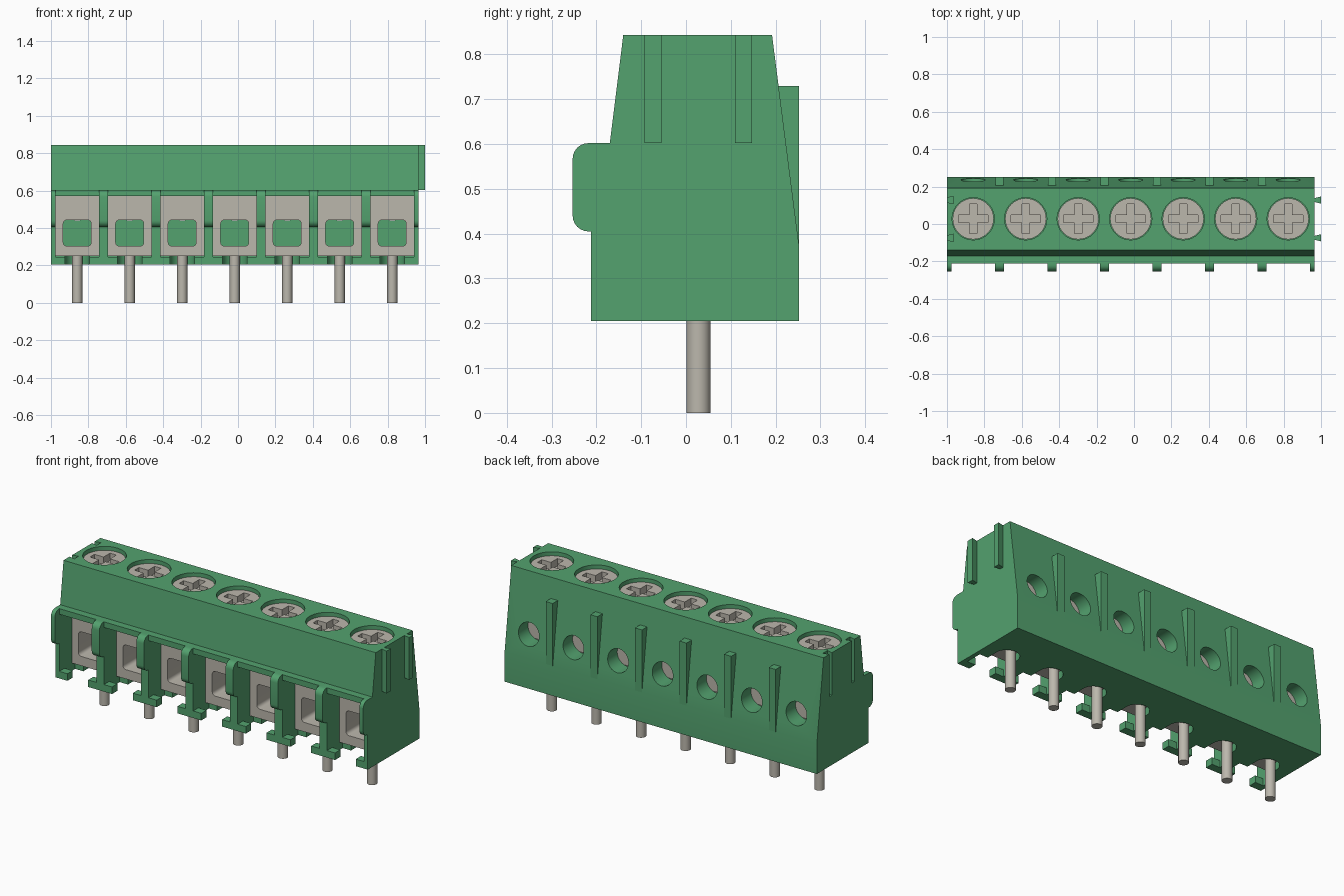
import bpy, bmesh
from math import sin, cos, pi, radians

if "Cube" in bpy.data.objects:
    bpy.data.objects.remove(bpy.data.objects["Cube"], do_unlink=True)


def material(name, rgb):
    m = bpy.data.materials.new(name)
    m.use_nodes = True
    m.diffuse_color = (*rgb, 1)
    m.node_tree.nodes["Principled BSDF"].inputs["Base Color"].default_value = (*rgb, 1)
    return m


green = material("green plastic", (0.087, 0.36, 0.158))
metal = material("plated metal", (0.50, 0.475, 0.415))

# Layout
POLES, PITCH, LEFT, RIGHT = 7, 0.2807, -1.0, 0.965
centres = [LEFT + PITCH * (i + 0.5) for i in range(POLES)]
bounds = [LEFT + PITCH * i for i in range(POLES + 1)]
AXIS_Y = 0.028


def prism(bm, pts, axis, a, b):
    """Extrude a 2D outline along an axis from a to b."""
    place = {"x": lambda p, t: (t, p[0], p[1]),
             "y": lambda p, t: (p[0], t, p[1]),
             "z": lambda p, t: (p[0], p[1], t)}[axis]
    lo = [bm.verts.new(place(p, a)) for p in pts]
    hi = [bm.verts.new(place(p, b)) for p in pts]
    faces = [bm.faces.new(lo), bm.faces.new(hi[::-1])]
    n = len(pts)
    for i in range(n):
        j = (i + 1) % n
        faces.append(bm.faces.new((lo[i], hi[i], hi[j], lo[j])))
    bmesh.ops.recalc_face_normals(bm, faces=faces)


def arc(cx, cy, r, start, end, n):
    return [(cx + r * cos(radians(start + (end - start) * i / n)),
             cy + r * sin(radians(start + (end - start) * i / n))) for i in range(n + 1)]


def circle(cx, cy, r, n=40):
    return arc(cx, cy, r, 0, 360, n)[:-1]


def rect(x0, x1, y0, y1):
    return [(x0, y0), (x1, y0), (x1, y1), (x0, y1)]


def finish(name, bm, mat):
    me = bpy.data.meshes.new(name)
    bm.to_mesh(me)
    bm.free()
    ob = bpy.data.objects.new(name, me)
    me.materials.append(mat)
    bpy.context.collection.objects.link(ob)
    return ob


def cut(ob, bm):
    """Subtract the cutter mesh and bake the result."""
    cutter = finish("cutter", bm, ob.data.materials[0])
    cutter.hide_render = True
    mod = ob.modifiers.new("cut", "BOOLEAN")
    mod.operation, mod.solver, mod.object = "DIFFERENCE", "EXACT", cutter
    bpy.context.view_layer.update()
    dg = bpy.context.evaluated_depsgraph_get()
    baked = bpy.data.meshes.new_from_object(ob.evaluated_get(dg))
    ob.modifiers.clear()
    ob.data = baked
    bpy.data.objects.remove(cutter, do_unlink=True)


# Housing: C-shaped section with an open front cavity
bm = bmesh.new()
prism(bm, [(-0.212, 0.57), (-0.212, 0.602), (-0.17, 0.602), (-0.14, 0.843),
           (0.192, 0.843), (0.252, 0.375), (0.252, 0.205), (-0.07, 0.205),
           (-0.07, 0.25), (0.15, 0.25), (0.15, 0.57)], "x", LEFT, RIGHT)
housing = finish("housing", bm, green)

# Screw wells, rear test holes, pin notches and side grooves
bm = bmesh.new()
for x in centres:
    prism(bm, circle(x, AXIS_Y, 0.113), "z", 0.62, 0.9)
    prism(bm, circle(x, 0.505, 0.065, 32), "y", 0.14, 0.3)
    prism(bm, [(x - 0.065, -0.1), (x + 0.065, -0.1)] + arc(x, 0, 0.065, 0, 180, 16),
          "z", 0.15, 0.27)
for y in (-0.074, 0.128):
    prism(bm, [(LEFT - 0.01, y - 0.009), (LEFT + 0.035, y - 0.02),
               (LEFT + 0.035, y + 0.02), (LEFT - 0.01, y + 0.009)], "z", 0.602, 0.9)
cut(housing, bm)

# Dividing walls with a rounded front nose
bm = bmesh.new()
wall = ([(0.16, 0.205), (0.16, 0.602)] + arc(-0.218, 0.567, 0.035, 90, 180, 6)
        + arc(-0.218, 0.44, 0.035, 180, 270, 6) + [(-0.212, 0.405), (-0.212, 0.205)])
for x in bounds:
    prism(bm, wall, "x", max(x - 0.024, LEFT), min(x + 0.024, RIGHT))
dividing_walls = finish("dividing_walls", bm, green)

# Feet across the front of each wall
bm = bmesh.new()
for x in bounds:
    prism(bm, rect(max(x - 0.075, LEFT), min(x + 0.075, RIGHT), -0.212, -0.165),
          "z", 0.205, 0.245)
finish("front_feet", bm, green)

# Upright ribs on the sloping back
bm = bmesh.new()
for x in bounds[1:-1]:
    prism(bm, [(0.235, 0.375), (0.252, 0.375), (0.252, 0.73), (0.19, 0.73)],
          "x", x - 0.022, x + 0.022)
finish("back_ribs", bm, green)

# Dovetail rails on the left end
bm = bmesh.new()
for y in (-0.074, 0.128):
    prism(bm, [(RIGHT - 0.005, y - 0.009), (1.0, y - 0.019),
               (1.0, y + 0.019), (RIGHT - 0.005, y + 0.009)], "z", 0.602, 0.843)
finish("side_rails", bm, green)

# Wire clamps with a rounded window through each
bm, holes = bmesh.new(), bmesh.new()
for x in centres:
    prism(bm, rect(x - 0.117, x + 0.117, -0.10, 0.149), "z", 0.25, 0.571)
    window = []
    for k, (sx, sz) in enumerate(((1, 1), (-1, 1), (-1, -1), (1, -1))):
        window += arc(x + sx * 0.055, 0.373 + sz * 0.05, 0.02, 90 * k, 90 * k + 90, 4)
    prism(holes, window, "y", -0.2, 0.2)
clamps = finish("wire_clamps", bm, metal)
cut(clamps, holes)

# Screws with cross recesses
bm, holes = bmesh.new(), bmesh.new()
w, l = 0.02, 0.078
for x in centres:
    prism(bm, circle(x, AXIS_Y, 0.11), "z", 0.61, 0.822)
    quarter = [(l, -w), (l, w), (w, w)]
    cross = []
    for k in range(4):
        c, s = round(cos(k * pi / 2)), round(sin(k * pi / 2))
        cross += [(x + c * u - s * v, AXIS_Y + s * u + c * v) for u, v in quarter]
    prism(holes, cross, "z", 0.78, 0.9)
screws = finish("screws", bm, metal)
cut(screws, holes)

# Solder pins
bm = bmesh.new()
for x in centres:
    prism(bm, circle(x, AXIS_Y, 0.027, 24), "z", 0, 0.26)
pins = finish("pins", bm, metal)

# Smooth the round surfaces, keep the edges crisp
bpy.ops.object.select_all(action="DESELECT")
for ob in (housing, dividing_walls, clamps, screws, pins):
    ob.select_set(True)
bpy.context.view_layer.objects.active = housing
bpy.ops.object.shade_smooth_by_angle(angle=radians(30))
